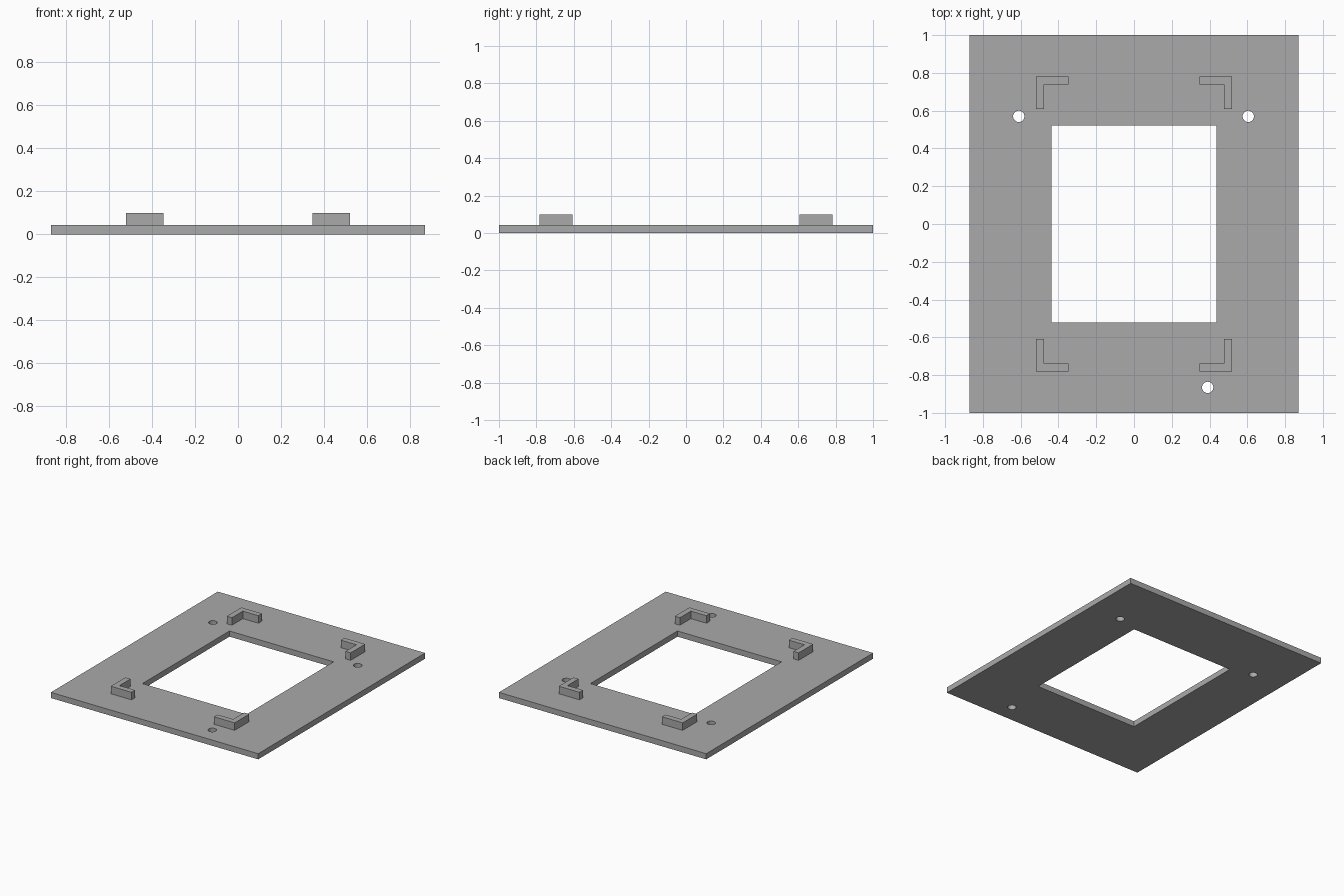
import bpy
import bmesh
from math import radians

if "Cube" in bpy.data.objects:
    bpy.data.objects.remove(bpy.data.objects["Cube"], do_unlink=True)

PLATE_TOP = 0.043
BRACKET_TOP = 0.1

grey = bpy.data.materials.new("plain grey")
grey.use_nodes = True
colour = (0.4, 0.4, 0.4, 1)
grey.diffuse_color = colour
grey.node_tree.nodes["Principled BSDF"].inputs["Base Color"].default_value = colour


def prism(name, outline, bottom, top):
    """Extrude a flat outline straight up into a solid."""
    bm = bmesh.new()
    base = bm.faces.new([bm.verts.new((x, y, bottom)) for x, y in outline])
    wall = bmesh.ops.extrude_face_region(bm, geom=[base])["geom"]
    verts = [v for v in wall if isinstance(v, bmesh.types.BMVert)]
    bmesh.ops.translate(bm, verts=verts, vec=(0, 0, top - bottom))
    bmesh.ops.recalc_face_normals(bm, faces=bm.faces)
    mesh = bpy.data.meshes.new(name)
    bm.to_mesh(mesh)
    bm.free()
    mesh.materials.append(grey)
    obj = bpy.data.objects.new(name, mesh)
    bpy.context.collection.objects.link(obj)
    return obj


def rectangle(x, y):
    return [(-x, -y), (x, -y), (x, y), (-x, y)]


def cut(target, cutter):
    cutter.hide_render = True
    mod = target.modifiers.new(cutter.name, "BOOLEAN")
    mod.operation = "DIFFERENCE"
    mod.solver = "EXACT"
    mod.object = cutter
    bpy.context.view_layer.objects.active = target
    bpy.ops.object.modifier_apply(modifier=mod.name)
    bpy.data.objects.remove(cutter, do_unlink=True)


# Base plate with its rectangular window
plate = prism("base_plate", rectangle(0.87, 1.0), 0, PLATE_TOP)
cut(plate, prism("window_cutter", rectangle(0.437, 0.522), -0.1, 0.2))

# Three round screw holes
for x, y in ((-0.61, 0.57), (0.605, 0.57), (0.39, -0.865)):
    bpy.ops.mesh.primitive_cylinder_add(vertices=32, radius=0.03, depth=0.4,
                                        location=(x, y, 0))
    hole = bpy.context.object
    hole.name = "screw_hole_cutter"
    hole.data.materials.append(grey)
    cut(plate, hole)

bpy.ops.object.select_all(action="DESELECT")
plate.select_set(True)
bpy.context.view_layer.objects.active = plate
bpy.ops.object.shade_smooth_by_angle(angle=radians(30))

# Four L-shaped corner brackets, mirrored about both axes
X, Y, ARM, WALL = 0.52, 0.782, 0.174, 0.043
corner = [(X, Y), (X - ARM, Y), (X - ARM, Y - WALL), (X - WALL, Y - WALL),
          (X - WALL, Y - ARM), (X, Y - ARM)]
for sx, side in ((1, "left"), (-1, "right")):
    for sy, end in ((1, "back"), (-1, "front")):
        prism(f"{end}_{side}_bracket", [(sx * x, sy * y) for x, y in corner],
              PLATE_TOP, BRACKET_TOP)
